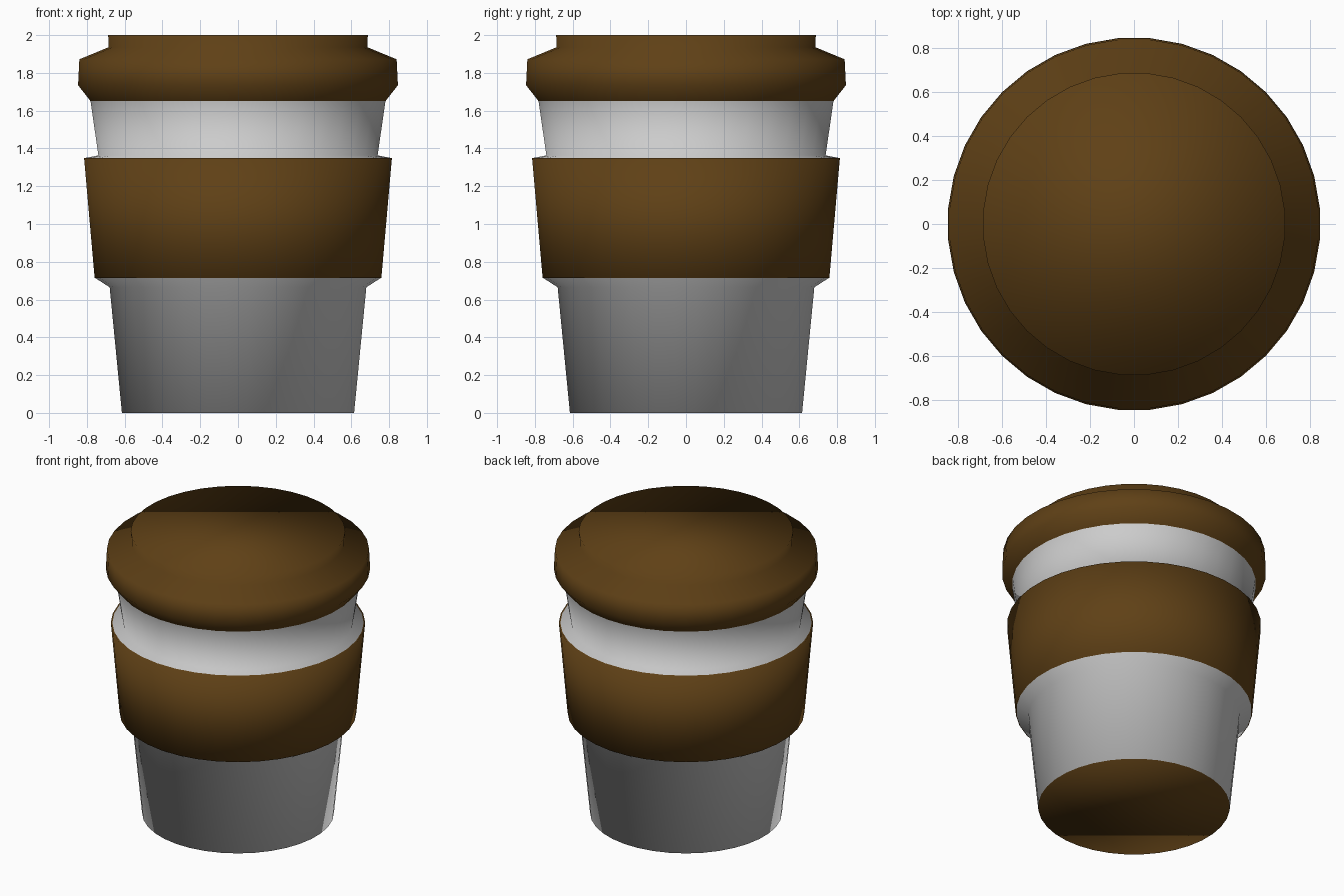
import bpy, bmesh, math

if "Cube" in bpy.data.objects:
    bpy.data.objects.remove(bpy.data.objects["Cube"])

SIDES = 36

brown = bpy.data.materials.new("brown")
brown.diffuse_color = (0.115, 0.052, 0.008, 1)
brown.use_nodes = True
brown.node_tree.nodes["Principled BSDF"].inputs["Base Color"].default_value = brown.diffuse_color
grey = bpy.data.materials.new("grey")
grey.diffuse_color = (0.6, 0.6, 0.6, 1)
grey.use_nodes = True
grey.node_tree.nodes["Principled BSDF"].inputs["Base Color"].default_value = grey.diffuse_color


def lathe(name, profile, mats, cap_bottom=False, cap_top=False):
    """Spin (radius, z) points around z; the bottom cap uses the last material."""
    bm = bmesh.new()
    rings = []
    for r, z in profile:
        rings.append([bm.verts.new((r * math.cos(a), r * math.sin(a), z))
                      for a in (2 * math.pi * (i + 0.5) / SIDES for i in range(SIDES))])
    for low, high in zip(rings, rings[1:]):
        for i in range(SIDES):
            j = (i + 1) % SIDES
            bm.faces.new((low[i], low[j], high[j], high[i]))
    if cap_bottom:
        bm.faces.new(rings[0][::-1]).material_index = len(mats) - 1
    if cap_top:
        bm.faces.new(rings[-1])
    for f in bm.faces:
        f.smooth = True
    mesh = bpy.data.meshes.new(name)
    bm.to_mesh(mesh)
    bm.free()
    for m in mats:
        mesh.materials.append(m)
    obj = bpy.data.objects.new(name, mesh)
    bpy.context.collection.objects.link(obj)
    return obj


# Grey cup with the ledges that carry the sleeve, brown underside
lathe("cup_body", [(0.617, 0), (0.682, 0.665), (0.757, 0.713), (0.812, 1.35),
                   (0.742, 1.363), (0.785, 1.66)], [grey, brown], cap_bottom=True)

# Brown grip sleeve, its lips tucked inside the ledges
lathe("sleeve", [(0.70, 0.69), (0.762, 0.715), (0.818, 1.35), (0.75, 1.355)], [brown])

# Brown lid with a bulging rim and raised flat top
lathe("lid", [(0.785, 1.652), (0.85, 1.735), (0.843, 1.872), (0.687, 1.936),
              (0.69, 2.0)], [brown], cap_top=True)
